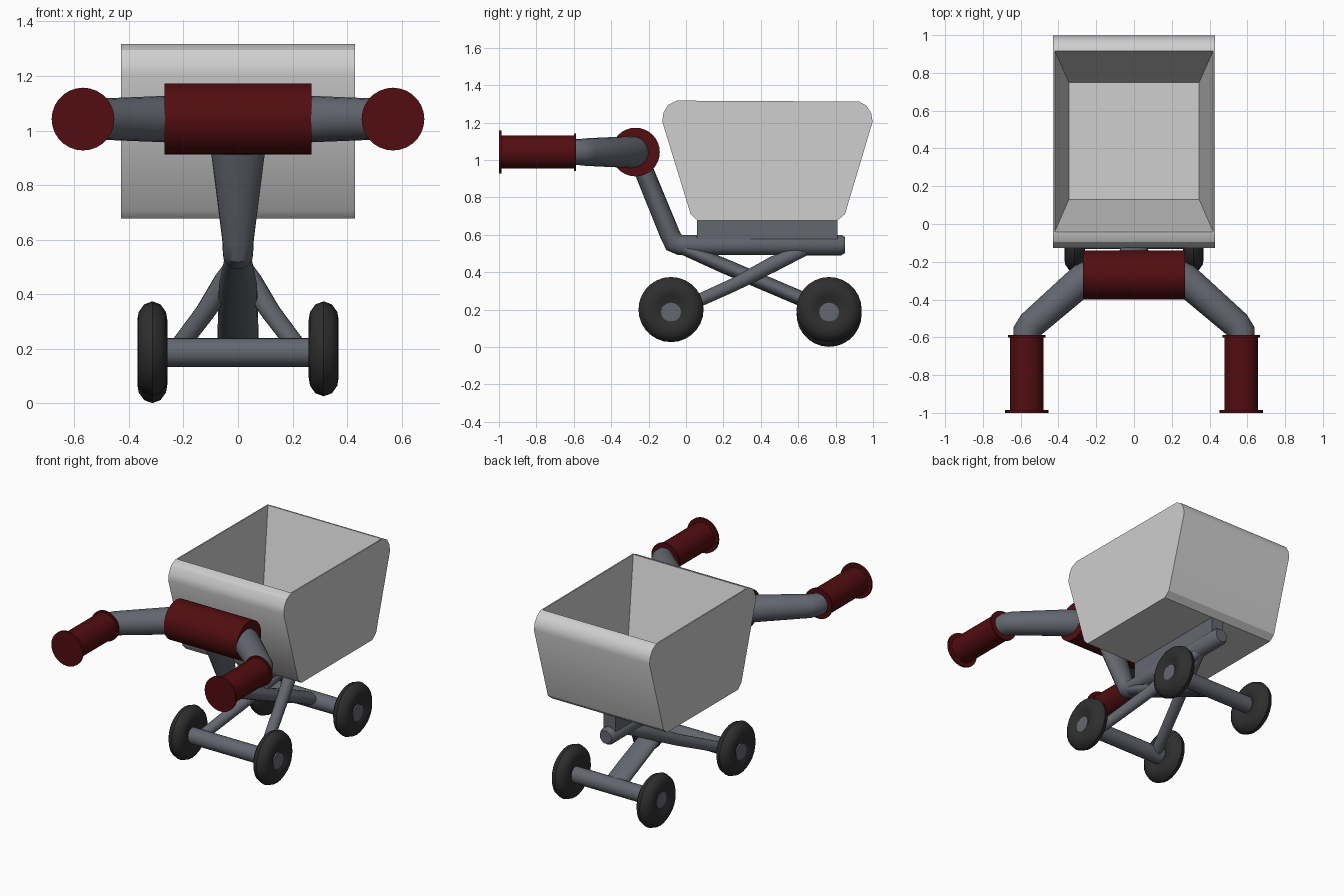
import bpy, bmesh, math
from mathutils import Vector

if "Cube" in bpy.data.objects:
    bpy.data.objects.remove(bpy.data.objects["Cube"])


def material(name, rgb):
    m = bpy.data.materials.new(name)
    m.diffuse_color = (*rgb, 1)
    m.use_nodes = True
    m.node_tree.nodes["Principled BSDF"].inputs["Base Color"].default_value = m.diffuse_color
    return m


LIGHT = material("light grey", (0.62, 0.62, 0.62))
STEEL = material("steel grey", (0.125, 0.135, 0.16))
RED = material("dark red", (0.085, 0.004, 0.005))
RUBBER = material("black rubber", (0.028, 0.028, 0.028))


def finish(name, bm, mat, angle=35):
    bmesh.ops.recalc_face_normals(bm, faces=bm.faces)
    me = bpy.data.meshes.new(name)
    bm.to_mesh(me)
    bm.free()
    me.materials.append(mat)
    me.polygons.foreach_set("use_smooth", [True] * len(me.polygons))
    me.set_sharp_from_angle(angle=math.radians(angle))
    ob = bpy.data.objects.new(name, me)
    bpy.context.collection.objects.link(ob)
    return ob


def tube(name, pts, radii, mat, ref=(0, 0, 1), sides=20):
    """Loft ellipses along a path; radii are (along ref, across ref)."""
    bm = bmesh.new()
    pts = [Vector(p) for p in pts]
    rings = []
    for i, p in enumerate(pts):
        t = Vector()
        if i > 0:
            t += (p - pts[i - 1]).normalized()
        if i < len(pts) - 1:
            t += (pts[i + 1] - p).normalized()
        t.normalize()
        u = Vector(ref)
        u = (u - t * u.dot(t)).normalized()
        v = t.cross(u)
        a, b = radii[i]
        rings.append([bm.verts.new(p + u * a * math.cos(k * math.tau / sides)
                                   + v * b * math.sin(k * math.tau / sides))
                      for k in range(sides)])
    for r, q in zip(rings, rings[1:]):
        for k in range(sides):
            j = (k + 1) % sides
            bm.faces.new((r[k], r[j], q[j], q[k]))
    bm.faces.new(rings[0])
    bm.faces.new(rings[-1])
    return finish(name, bm, mat)


def turned(name, start, axis, profile, mat, sides=28):
    """Round part: profile of (distance along axis, radius)."""
    bm = bmesh.new()
    axis, start = Vector(axis), Vector(start)
    v = axis.cross(Vector((0, 0, 1)))
    rings = [[bm.verts.new(start + axis * d + v * r * math.sin(k * math.tau / sides)
                           + Vector((0, 0, r * math.cos(k * math.tau / sides))))
              for k in range(sides)] for d, r in profile]
    for r, q in zip(rings, rings[1:]):
        for k in range(sides):
            j = (k + 1) % sides
            bm.faces.new((r[k], r[j], q[j], q[k]))
    bm.faces.new(rings[0])
    bm.faces.new(rings[-1])
    return finish(name, bm, mat)


# Basket: side profile extruded across, then hollowed from the top
profile = [(-0.05, 1.317), (-0.095, 1.295), (-0.12, 1.255), (-0.127, 1.205),
           (0.025, 0.71), (0.06, 0.677), (0.81, 0.677), (0.85, 0.71),
           (0.998, 1.205), (0.99, 1.25), (0.965, 1.29), (0.925, 1.312)]
bm = bmesh.new()
left = [bm.verts.new((-0.428, y, z)) for y, z in profile]
right = [bm.verts.new((0.428, y, z)) for y, z in profile]
n = len(profile)
for i in range(n):
    j = (i + 1) % n
    f = bm.faces.new((left[i], left[j], right[j], right[i]))
    if j == 0:
        top = f
bm.faces.new(left)
bm.faces.new(right)
bmesh.ops.recalc_face_normals(bm, faces=bm.faces)
bmesh.ops.inset_region(bm, faces=[top], thickness=0.012)
ext = bmesh.ops.extrude_discrete_faces(bm, faces=[top])["faces"][0]
rim = {(v.co.x > 0, v.co.y > 0.4): v for v in top.verts} if top.is_valid else None
for v in ext.verts:
    v.co = (math.copysign(0.345, v.co.x), 0.75 if v.co.y > 0.4 else 0.13, 0.72)
finish("basket", bm, LIGHT, 30)

# Support block under the basket
bm = bmesh.new()
bmesh.ops.create_cube(bm, size=1)
for v in bm.verts:
    v.co = (v.co.x * 0.09, v.co.y * 0.75 + 0.435, v.co.z * 0.11 + 0.63)
finish("basket_support", bm, STEEL)

# Main frame tube bending up into the flared mast
tube("frame_mast",
     [(0, 0.85, 0.545), (0, 0.83, 0.545), (0, -0.03, 0.545), (0, -0.065, 0.56),
      (0, -0.085, 0.6), (0, -0.22, 0.93), (0, -0.265, 1.04)],
     [(0.043, 0.043), (0.055, 0.055), (0.055, 0.055), (0.056, 0.058),
      (0.058, 0.054), (0.1, 0.052), (0.11, 0.052)], STEEL, ref=(1, 0, 0))

# Handlebar pad
turned("handlebar_pad", (-0.27, -0.27, 1.042), (1, 0, 0),
       [(0, 0.13), (0.54, 0.13)], RED, 32)

for s, side in ((-1, "left"), (1, "right")):
    # Handlebar arm
    tube(side + "_handlebar_arm",
         [(s * 0.1, -0.27, 1.042), (s * 0.22, -0.27, 1.042), (s * 0.27, -0.293, 1.042),
          (s * 0.54, -0.53, 1.042), (s * 0.568, -0.57, 1.042), (s * 0.57, -0.65, 1.042)],
         [(0.085, 0.085)] * 3 + [(0.074, 0.076), (0.07, 0.074), (0.068, 0.068)], STEEL)
    # Grip with flanges at both ends
    turned(side + "_grip", (s * 0.568, -0.588, 1.042), (0, -1, 0),
           [(0, 0.1), (0.012, 0.1), (0.012, 0.089), (0.398, 0.089),
            (0.398, 0.115), (0.412, 0.115)], RED)
    # Front axle brace
    tube(side + "_front_brace",
         [(s * 0.23, -0.06, 0.19), (s * 0.12, 0.26, 0.335), (s * 0.05, 0.47, 0.445),
          (0, 0.66, 0.53)],
         [(0.034, 0.034), (0.036, 0.036), (0.042, 0.04), (0.03, 0.03)], STEEL)
    # Wheels; the rear left one sits a touch lower
    for end, y in (("front", -0.08), ("rear", 0.765)):
        z = 0.175 if (end == "rear" and s < 0) else 0.2
        turned(f"{end}_{side}_wheel", (s * 0.314, y, z), (s, 0, 0),
               [(-0.03, 0.04), (-0.047, 0.075), (-0.055, 0.105), (-0.05, 0.135),
                (-0.03, 0.163), (0, 0.174), (0.03, 0.163), (0.05, 0.135),
                (0.055, 0.105), (0.047, 0.075), (0.03, 0.04)], RUBBER)

# Axles running through the hubs
for end, y in (("front", -0.08), ("rear", 0.765)):
    turned(end + "_axle", (-0.355, y, 0.187), (1, 0, 0),
           [(0, 0.053), (0.71, 0.053)], STEEL, 20)

# Broad rear strut
tube("rear_strut",
     [(0, -0.02, 0.53), (0, 0.2, 0.435), (0, 0.6, 0.265), (0, 0.765, 0.19)],
     [(0.05, 0.035), (0.07, 0.04), (0.075, 0.04), (0.075, 0.04)], STEEL, ref=(1, 0, 0))
